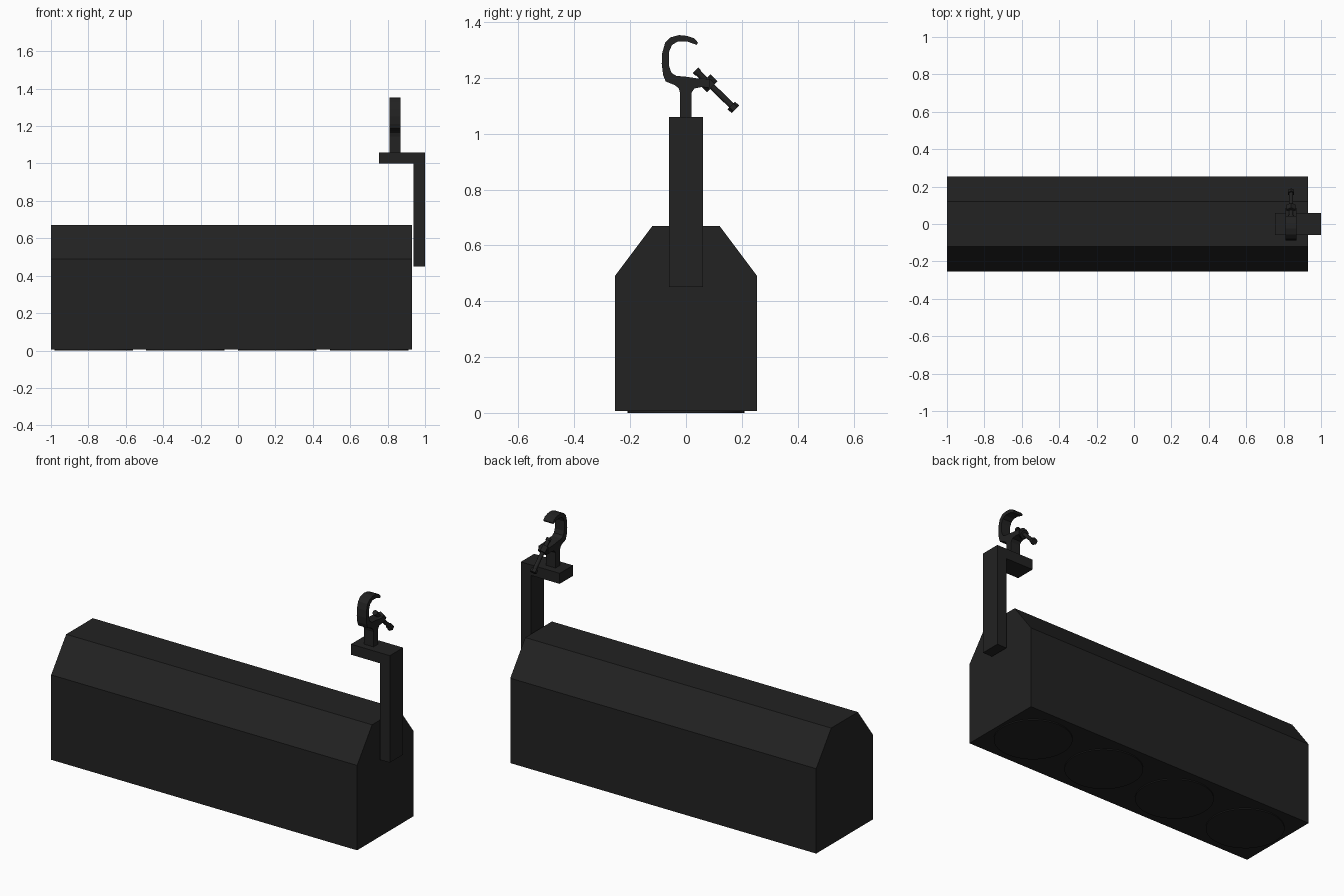
import bpy, bmesh, math
from mathutils import Matrix, Vector

cube = bpy.data.objects.get("Cube")
if cube:
    bpy.data.objects.remove(cube, do_unlink=True)

black = bpy.data.materials.new("matte black")
black.use_nodes = True
COLOUR = (0.016, 0.016, 0.016, 1)
black.diffuse_color = COLOUR
black.node_tree.nodes["Principled BSDF"].inputs["Base Color"].default_value = COLOUR


def finish(name, bm):
    bmesh.ops.recalc_face_normals(bm, faces=bm.faces)
    mesh = bpy.data.meshes.new(name)
    bm.to_mesh(mesh)
    bm.free()
    mesh.materials.append(black)
    obj = bpy.data.objects.new(name, mesh)
    bpy.context.scene.collection.objects.link(obj)
    return obj


def extrude_x(name, profile, x0, x1):
    """Extrude a (y, z) outline along x."""
    bm = bmesh.new()
    face = bm.faces.new([bm.verts.new((x0, y, z)) for y, z in profile])
    out = bmesh.ops.extrude_face_region(bm, geom=[face])
    verts = [g for g in out["geom"] if isinstance(g, bmesh.types.BMVert)]
    bmesh.ops.translate(bm, verts=verts, vec=(x1 - x0, 0, 0))
    return finish(name, bm)


def box(name, x0, x1, w, z0, z1):
    return extrude_x(name, [(-w, z0), (w, z0), (w, z1), (-w, z1)], x0, x1)


def rod(name, start, end, radius, sides):
    """Cylinder between two points."""
    a, b = Vector(start), Vector(end)
    turn = (b - a).to_track_quat('Z', 'Y').to_matrix().to_4x4()
    bm = bmesh.new()
    bmesh.ops.create_cone(bm, cap_ends=True, segments=sides, radius1=radius,
                          radius2=radius, depth=(b - a).length,
                          matrix=Matrix.Translation((a + b) / 2) @ turn)
    obj = finish(name, bm)
    for p in obj.data.polygons:
        p.use_smooth = sides > 8 and len(p.vertices) == 4
    return obj


# Housing with sloped shoulders
half = [(0.255, 0.006), (0.255, 0.49), (0.12, 0.67)]
extrude_x("housing", half + [(-y, z) for y, z in reversed(half)], -1.0, 0.93)

# Four round lenses on the underside
for i in range(4):
    x = -0.772 + i * 0.491
    rod(f"lens_{i + 1}", (x, 0, 0), (x, 0, 0.008), 0.21, 32)

# Angled bracket
box("bracket_upright", 0.937, 1.0, 0.06, 0.45, 1.06)
box("bracket_shelf", 0.755, 0.937, 0.06, 1.0, 1.06)

# Clamp: post and hook in one outline
CX = 0.84
hook = [(-0.021, 1.06), (0.019, 1.06), (0.019, 1.145), (0.03, 1.162),
        (0.055, 1.167), (0.085, 1.165), (0.085, 1.196), (0.04, 1.198),
        (0.0, 1.204), (-0.035, 1.207), (-0.052, 1.218), (-0.06, 1.24),
        (-0.06, 1.295), (-0.05, 1.318), (-0.03, 1.33), (0.005, 1.33),
        (0.038, 1.318), (0.043, 1.326), (0.03, 1.341), (0.005, 1.35),
        (-0.025, 1.353), (-0.055, 1.345), (-0.075, 1.325), (-0.085, 1.29),
        (-0.087, 1.25), (-0.082, 1.21), (-0.073, 1.187), (-0.04, 1.174),
        (-0.026, 1.162), (-0.021, 1.145)]
extrude_x("clamp_hook", hook, CX - 0.03, CX + 0.03)


# Slanted clamp screw with its boss and grip
def along(t):
    return Vector((CX, 0.034, 1.227)).lerp(Vector((CX, 0.177, 1.087)), t)


rod("screw", along(0), along(1), 0.011, 12)
rod("screw_tip", along(0), along(0.07), 0.014, 12)
rod("screw_boss", along(0.24), along(0.42), 0.027, 6)
rod("screw_grip", along(0.9), along(1), 0.019, 6)
